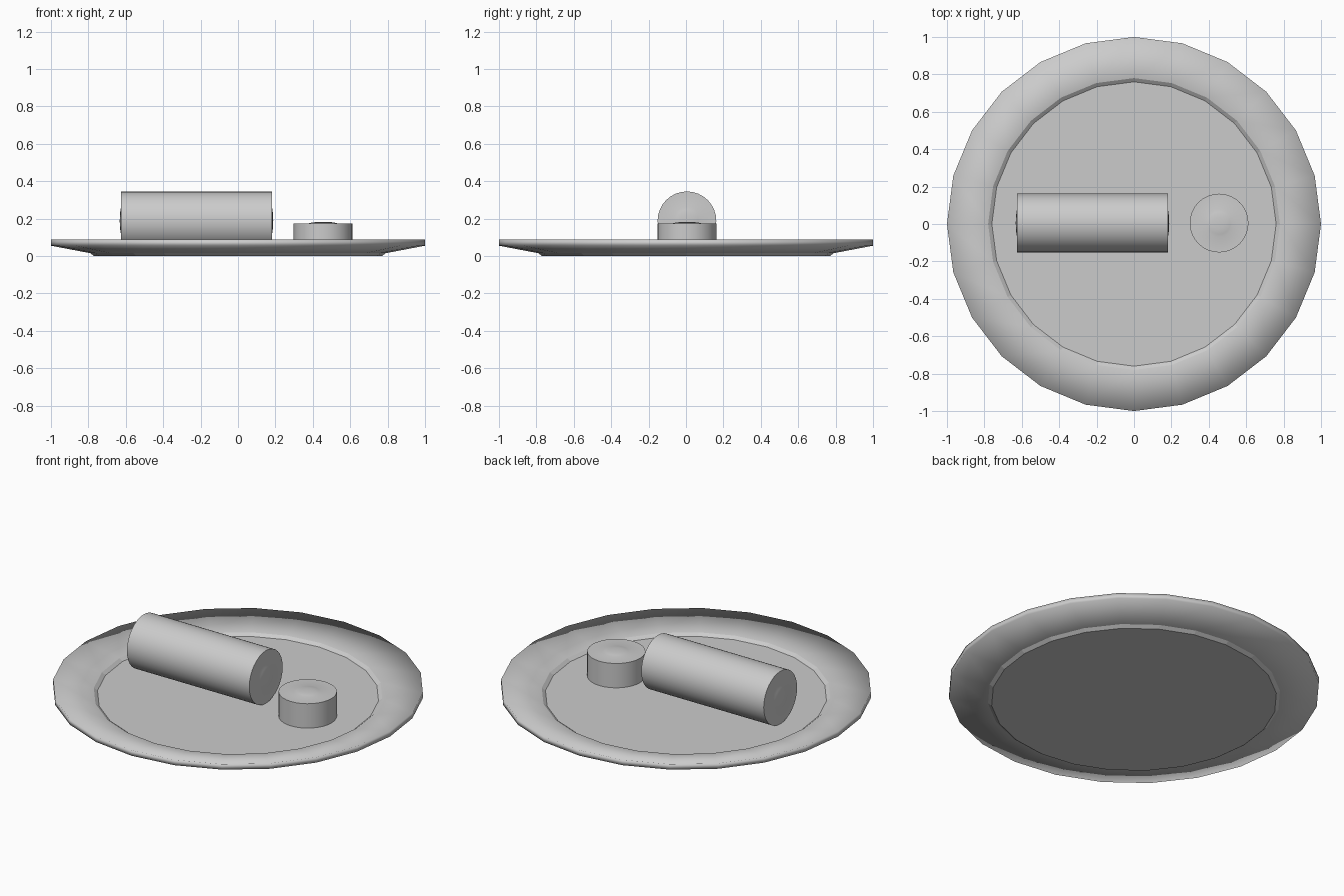
import bpy, bmesh, math
from mathutils import Matrix

if "Cube" in bpy.data.objects:
    bpy.data.objects.remove(bpy.data.objects["Cube"])

grey = bpy.data.materials.new("plain grey")
grey.diffuse_color = (0.6, 0.6, 0.6, 1)
grey.use_nodes = True
grey.node_tree.nodes["Principled BSDF"].inputs["Base Color"].default_value = grey.diffuse_color


def lathe(name, profile, sides, flat_bands=(), angle=None):
    """Revolve (radius, height) points around z; zero radius closes a cap."""
    bm = bmesh.new()
    rings = []
    for r, z in profile:
        if r == 0:
            rings.append([bm.verts.new((0, 0, z))] * sides)
        else:
            rings.append([bm.verts.new((r * math.cos(a), r * math.sin(a), z))
                          for a in (2 * math.pi * i / sides for i in range(sides))])
    for band, (low, high) in enumerate(zip(rings, rings[1:])):
        for i in range(sides):
            j = (i + 1) % sides
            corners = list(dict.fromkeys((low[i], low[j], high[j], high[i])))
            bm.faces.new(corners).smooth = band not in flat_bands
    bmesh.ops.recalc_face_normals(bm, faces=bm.faces)
    mesh = bpy.data.meshes.new(name)
    bm.to_mesh(mesh)
    bm.free()
    mesh.materials.append(grey)
    obj = bpy.data.objects.new(name, mesh)
    bpy.context.collection.objects.link(obj)
    if angle:
        bpy.context.view_layer.objects.active = obj
        obj.select_set(True)
        bpy.ops.object.shade_smooth_by_angle(angle=math.radians(angle))
        obj.select_set(False)
    return obj


def filled_roll(name, length, domed_both):
    """Cylinder with a slightly bulging filling showing at its ends."""
    h = length / 2
    end = [(0.157, h), (0.075, h), (0.06, h + 0.004), (0.03, h + 0.007), (0, h + 0.008)]
    start = [(r, -z) for r, z in reversed(end)] if domed_both else [(0, -h), (0.157, -h)]
    return lathe(name, start + end, 32, angle=40)


# Shallow plate: flat foot, sloping underside, upright edge, sloping rim, sunken floor
plate_profile = [(0, 0), (0.77, 0), (0.79, 0.015), (1, 0.055),
                 (1, 0.087), (0.78, 0.045), (0.76, 0.03), (0, 0.03)]
lathe("plate", plate_profile, 24, flat_bands=(0, 1, 5, 6))

# Long roll lying along x
roll = filled_roll("long_roll", 0.805, True)
roll.matrix_world = Matrix.Translation((-0.222, 0.005, 0.188)) @ Matrix.Rotation(math.pi / 2, 4, 'Y')

# Cut slice standing on its end
piece = filled_roll("roll_slice", 0.145, False)
piece.location = (0.455, 0.005, 0.1025)
